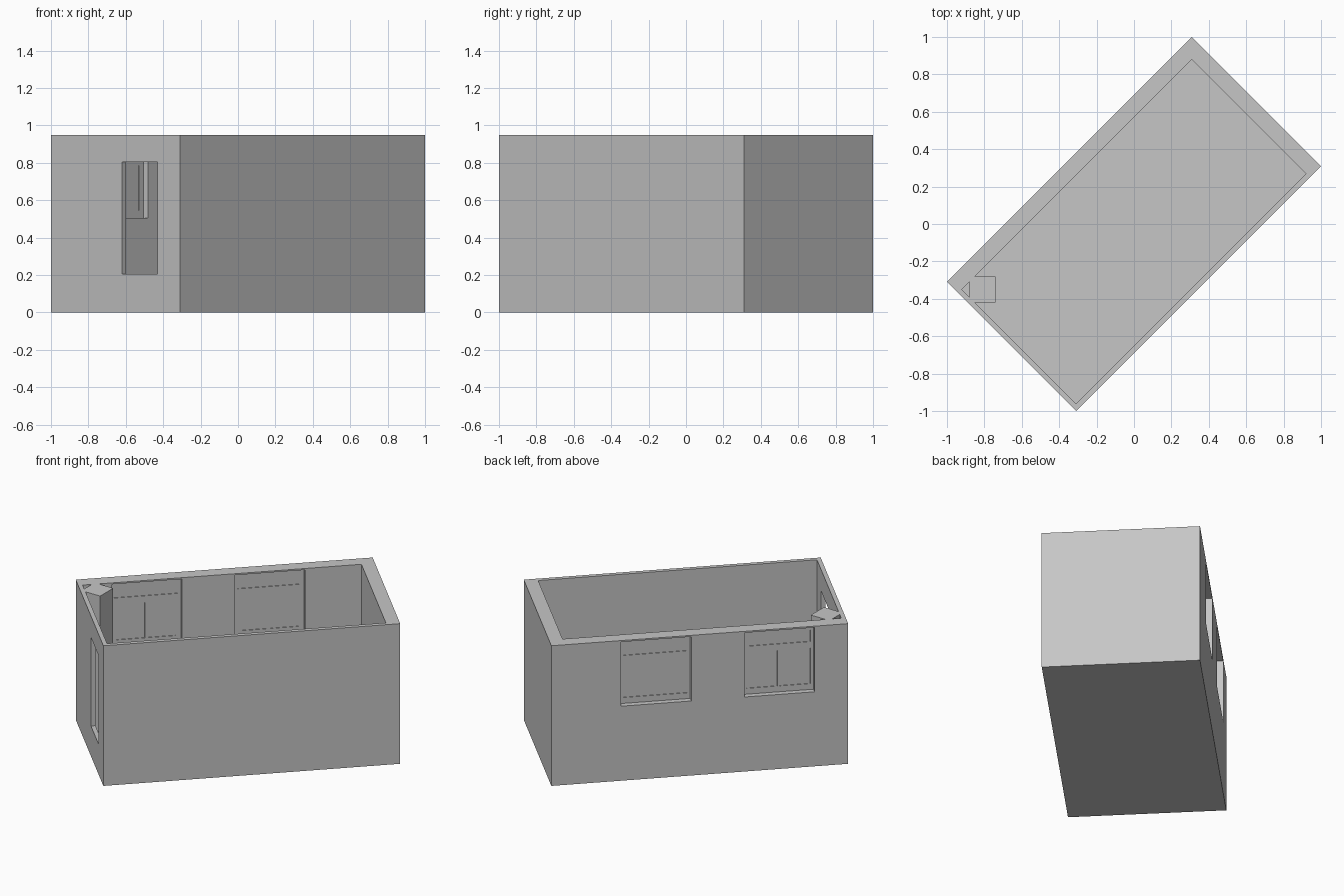
import bpy, bmesh
from math import radians
from mathutils import Matrix, Vector

if "Cube" in bpy.data.objects:
    bpy.data.objects.remove(bpy.data.objects["Cube"], do_unlink=True)

# Single plaster-grey material
GREY = (0.565, 0.565, 0.565, 1)
grey = bpy.data.materials.new("plaster_grey")
grey.use_nodes = True
grey.diffuse_color = GREY
grey.node_tree.nodes["Principled BSDF"].inputs["Base Color"].default_value = GREY

TURN = Matrix.Rotation(radians(45), 4, "Z")   # the room stands diagonally
HEIGHT = 0.95
FLOOR = 0.03


def boxes(name, spans, matrix=TURN):
    """One object of boxes, each given as (x0, x1), (y0, y1), (z0, z1)."""
    bm = bmesh.new()
    for span in spans:
        mid = Vector([(a + b) / 2 for a, b in span])
        size = Vector([b - a for a, b in span])
        bmesh.ops.create_cube(bm, size=1, matrix=Matrix.LocRotScale(mid, None, size))
    bm.transform(matrix)
    mesh = bpy.data.meshes.new(name)
    bm.to_mesh(mesh)
    bm.free()
    mesh.materials.append(grey)
    obj = bpy.data.objects.new(name, mesh)
    bpy.context.collection.objects.link(obj)
    return obj


def cut(target, cutter):
    mod = target.modifiers.new("cut", "BOOLEAN")
    mod.operation = "DIFFERENCE"
    mod.solver = "EXACT"
    mod.object = cutter
    bpy.context.view_layer.objects.active = target
    bpy.ops.object.modifier_apply(modifier=mod.name)
    bpy.data.objects.remove(cutter, do_unlink=True)


# Walls and floor: a block hollowed out, two walls thicker than the others
walls = boxes("walls", [((-0.926, 0.926), (-0.488, 0.488), (0, HEIGHT))])
cut(walls, boxes("room_cutter", [((-0.898, 0.841), (-0.46, 0.403), (FLOOR, 1.2))]))

# Tall opening in the short wall
cut(walls, boxes("opening_cutter", [((-1.1, -0.8), (-0.318, -0.05), (0.205, 0.805))]))

# Two windows in the thick long wall
WIDTH, BOTTOM, TOP = 0.437, 0.505, 0.94
BORDER = 0.02
SASH_LOW, SASH_TOP = 0.545, 0.785
TRANSOM_LOW, TRANSOM_TOP = 0.83, 0.908

for name, start in (("left_window", 0.053), ("right_window", -0.716)):
    end = start + WIDTH
    mid = (start + end) / 2
    cut(walls, boxes("window_cutter", [((start, end), (0.3, 0.6), (BOTTOM, TOP))]))

    # Frame: side posts, rails and the middle post
    depth = (0.437, 0.45)
    inner = (start + BORDER, end - BORDER)
    rails = [(BOTTOM, SASH_LOW), (SASH_TOP, TRANSOM_LOW), (TRANSOM_TOP, TOP)]
    frame = [((start, inner[0]), depth, (BOTTOM, TOP)),
             ((inner[1], end), depth, (BOTTOM, TOP))]
    frame += [(inner, depth, rail) for rail in rails]
    frame.append(((mid - 0.007, mid + 0.007), depth, (SASH_LOW, SASH_TOP)))
    boxes(name + "_frame", frame)

    # Closed panes, set back inside the frame
    boxes(name + "_panes", [
        (inner, (0.441, 0.446), (TRANSOM_LOW, TRANSOM_TOP)),
        ((inner[0], mid), (0.441, 0.446), (SASH_LOW, SASH_TOP)),
        ((mid, inner[1]), (0.441, 0.446), (SASH_LOW, SASH_TOP)),
    ])

    # Stiles on the room side of the sashes
    boxes(name + "_stiles", [
        ((a, a + 0.014), (0.437, 0.442), (SASH_LOW, SASH_TOP))
        for a in (inner[0], inner[1] - 0.014)
    ])

# Square column set across the corner, leaving a narrow shaft behind it
boxes("corner_column", [((-0.88, -0.74), (-0.42, -0.28), (FLOOR, HEIGHT))], Matrix.Identity(4))
